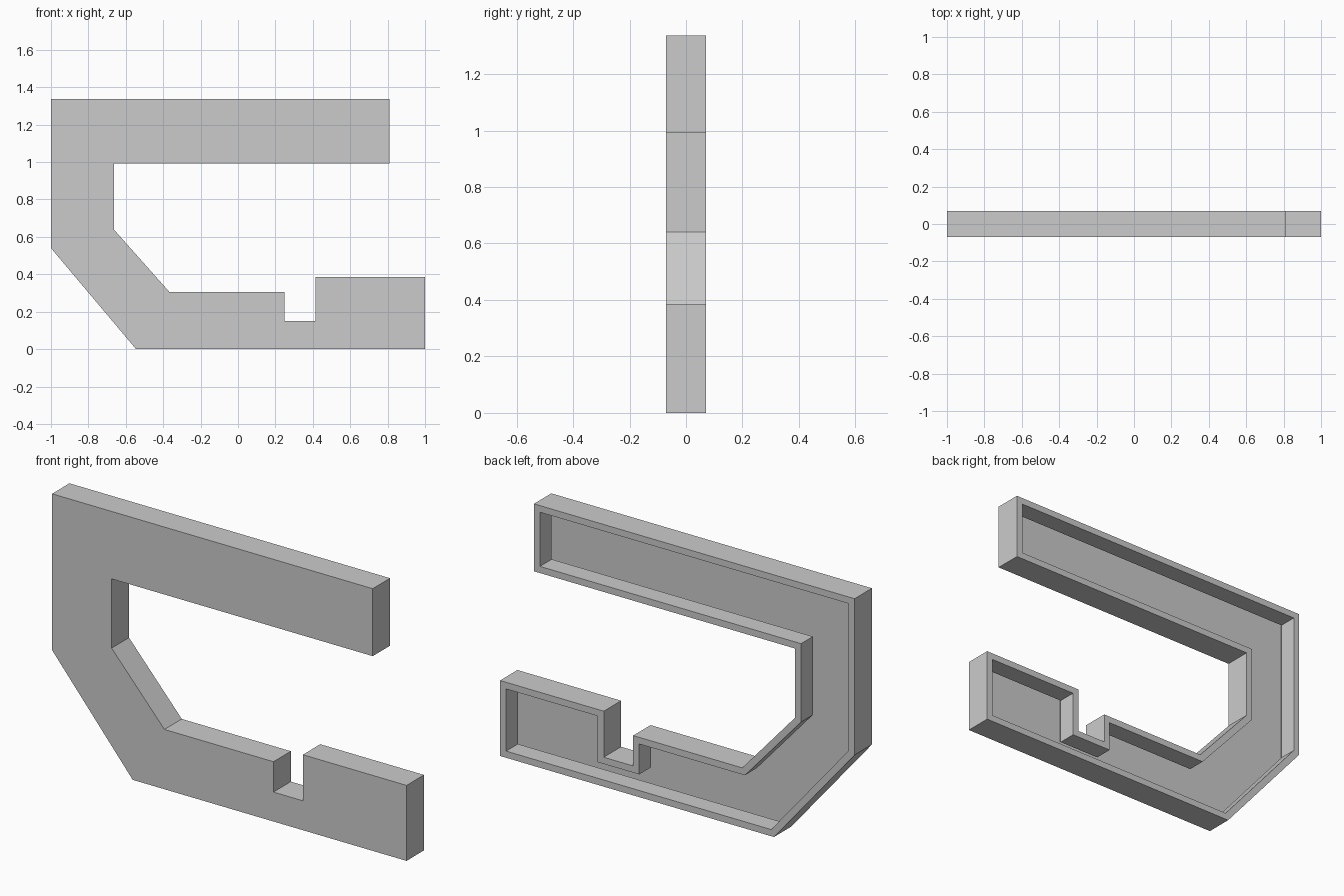
import bpy, bmesh

if "Cube" in bpy.data.objects:
    bpy.data.objects.remove(bpy.data.objects["Cube"])

HALF = 0.07     # half of the plate depth
WALL = 0.034    # rim thickness
LIP = 0.095     # depth of the lip folded inwards from the rim

# Outline seen from the front (x, z)
outline = [(-1, 1.337), (-1, 0.54), (-0.545, 0), (1, 0), (1, 0.385), (0.415, 0.385),
           (0.415, 0.15), (0.249, 0.15), (0.249, 0.305), (-0.366, 0.305),
           (-0.664, 0.64), (-0.664, 0.993), (0.809, 0.993), (0.809, 1.337)]

bm = bmesh.new()
front = bm.faces.new([bm.verts.new((x, -HALF, z)) for x, z in outline])

# Extrude the outline to full depth
geom = bmesh.ops.extrude_face_region(bm, geom=[front], use_keep_orig=True)["geom"]
bmesh.ops.translate(bm, vec=(0, 2 * HALF, 0),
                    verts=[g for g in geom if isinstance(g, bmesh.types.BMVert)])
bmesh.ops.recalc_face_normals(bm, faces=bm.faces[:])

# Back rim with a lip folded inwards, open to the front sheet
back = max(bm.faces, key=lambda f: f.calc_center_median().y)
bmesh.ops.inset_region(bm, faces=[back], thickness=WALL, use_even_offset=True)
pocket = bmesh.ops.extrude_discrete_faces(bm, faces=[back])["faces"][0]
bmesh.ops.translate(bm, vec=(0, -LIP, 0), verts=pocket.verts[:])
bmesh.ops.delete(bm, geom=[pocket], context='FACES_ONLY')

mesh = bpy.data.meshes.new("hollow_bracket")
bm.to_mesh(mesh)
bm.free()
bpy.context.collection.objects.link(bpy.data.objects.new("hollow_bracket", mesh))
